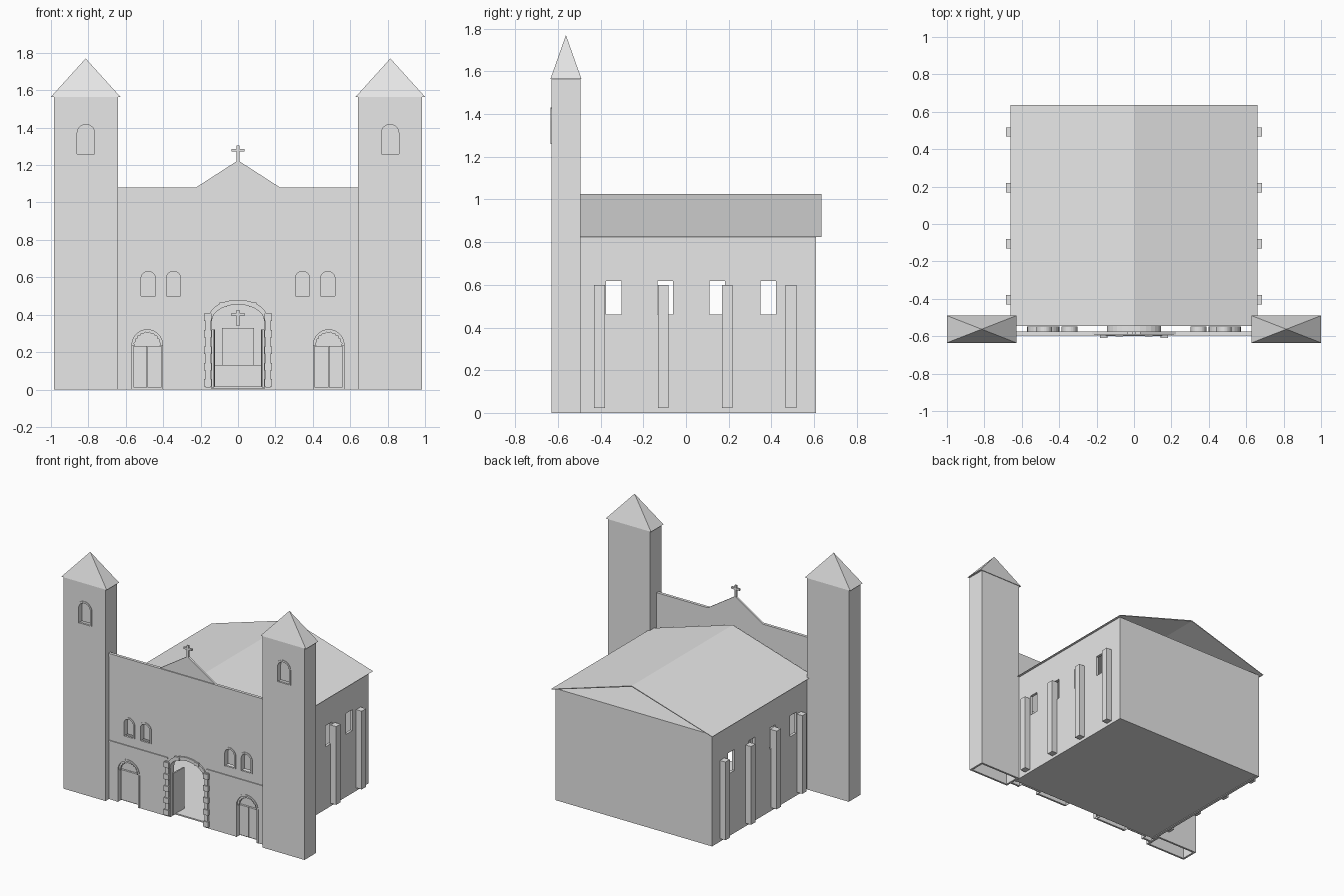
import bpy, bmesh, math
from mathutils import Matrix

if "Cube" in bpy.data.objects:
    bpy.data.objects.remove(bpy.data.objects["Cube"], do_unlink=True)

stone = bpy.data.materials.new("pale_grey_stone")
stone.use_nodes = True
GREY = (0.8, 0.8, 0.8, 1)
stone.diffuse_color = GREY
bsdf = next(n for n in stone.node_tree.nodes if n.type == 'BSDF_PRINCIPLED')
bsdf.inputs["Base Color"].default_value = GREY


def finish(name, bm):
    bmesh.ops.recalc_face_normals(bm, faces=bm.faces)
    me = bpy.data.meshes.new(name)
    bm.to_mesh(me)
    bm.free()
    me.materials.append(stone)
    ob = bpy.data.objects.new(name, me)
    bpy.context.collection.objects.link(ob)
    return ob


def box(name, x0, x1, y0, y1, z0, z1):
    bm = bmesh.new()
    bmesh.ops.create_cube(bm, size=1)
    for v in bm.verts:
        v.co = ((x0 + x1) / 2 + v.co.x * (x1 - x0),
                (y0 + y1) / 2 + v.co.y * (y1 - y0),
                (z0 + z1) / 2 + v.co.z * (z1 - z0))
    return finish(name, bm)


def prism(name, outline, y0, y1):
    """Extrude an (x, z) outline from y0 to y1."""
    bm = bmesh.new()
    face = bm.faces.new([bm.verts.new((x, y0, z)) for x, z in outline])
    new = bmesh.ops.extrude_face_region(bm, geom=[face])["geom"]
    bmesh.ops.translate(bm, vec=(0, y1 - y0, 0),
                        verts=[g for g in new if isinstance(g, bmesh.types.BMVert)])
    return finish(name, bm)


def arch(cx, hw, z0, top, rise=None, n=14, scallop=0):
    """Outline of a round-headed opening, from bottom left to bottom right."""
    rise = rise or hw
    pts = [(cx - hw, z0)]
    for i in range(n + 1):
        a = math.pi * (1 - i / n)
        r = 1 - scallop * (1 - (i % 2))
        pts.append((cx + hw * r * math.cos(a), top - rise + rise * r * math.sin(a)))
    return pts + [(cx + hw, z0)]


def arch_band(name, outer, inner, y0, y1):
    return prism(name, outer + inner[::-1], y0, y1)


def cut(ob, cutters):
    for c in cutters:
        m = ob.modifiers.new("opening", 'BOOLEAN')
        m.operation, m.object, m.solver = 'DIFFERENCE', c, 'EXACT'
        c.hide_render = True
    bpy.context.view_layer.update()
    me = bpy.data.meshes.new_from_object(
        ob.evaluated_get(bpy.context.evaluated_depsgraph_get()))
    ob.modifiers.clear()
    ob.data = me
    for c in cutters:
        bpy.data.objects.remove(c, do_unlink=True)


def niche(name, cx, hw, z0, top, front, back):
    """Raised surround, tunnel and back plate behind an arched opening."""
    inner, outer = arch(cx, hw, z0, top), arch(cx, hw + 0.013, z0, top + 0.013)
    arch_band(name + "_surround", outer, inner, front - 0.004, front + 0.006)
    arch_band(name + "_reveal", arch(cx, hw + 0.004, z0, top + 0.004), inner,
              front + 0.004, back)
    prism(name + "_back", inner, back - 0.005, back)


def cross(name, y, z0, z1, half, w):
    arm = z0 + (z1 - z0) * 0.72
    box(name + "_post", -w, w, y - w, y + w, z0, z1)
    box(name + "_arm", -half, half, y - w, y + w, arm - w, arm + w)


SIDES = ((-1, "right"), (1, "left"))
FRONT, BACK = -0.59, -0.575

# Front screen wall with stepped gable
facade = prism("facade", [(-0.645, 0), (0.645, 0), (0.645, 1.08), (0.225, 1.08),
                          (0, 1.225), (-0.225, 1.08), (-0.645, 1.08)], FRONT, BACK)
holes = [prism("cutter", arch(0, 0.14, -0.1, 0.455, 0.09), -0.7, -0.5)]
for s, _ in SIDES:
    holes.append(prism("cutter", arch(s * 0.485, 0.082, -0.1, 0.32), -0.7, -0.5))
    for cx in (0.345, 0.48):
        holes.append(prism("cutter", arch(s * cx, 0.038, 0.5, 0.632), -0.7, -0.5))
cut(facade, holes)
box("cornice", -0.645, 0.645, FRONT - 0.007, BACK, 1.055, 1.08)
cross("gable_cross", -0.583, 1.215, 1.305, 0.034, 0.007)

for s, side in SIDES:
    box(side + "_string_course", *sorted((s * 0.16, s * 0.645)),
        FRONT - 0.007, FRONT + 0.002, 0.425, 0.437)

    # Paired windows
    for i, cx in enumerate((0.345, 0.48)):
        niche(f"{side}_window_{i}", s * cx, 0.038, 0.5, 0.632, FRONT, -0.548)

    # Side doors with a scalloped head
    cx = s * 0.485
    niche(side + "_door", cx, 0.082, 0, 0.32, FRONT, -0.548)
    arch_band(side + "_door_scallops", arch(cx, 0.082, 0.235, 0.32),
              arch(cx, 0.072, 0.235, 0.308, n=20, scallop=0.1), -0.583, -0.573)
    for k in (-1, 1):
        box(f"{side}_door_leaf_{k + 1}", *sorted((cx + k * 0.001, cx + k * 0.075)),
            -0.568, -0.55, 0.01, 0.232)

    # Portal columns with alternating blocks
    x0, x1 = sorted((s * 0.148, s * 0.174))
    box(side + "_portal_column", x0, x1, -0.602, BACK, 0.01, 0.41)
    for i in range(5):
        z = 0.015 + i * 0.088
        box(f"{side}_portal_block_{i}", x0 - 0.007, x1 + 0.007, -0.61, BACK, z, z + 0.04)
    box(side + "_portal_ledge", *sorted((s * 0.06, s * 0.1)), -0.602, BACK, 0.44, 0.465)

    # Portal door leaf, folded inward
    leaf = box(side + "_portal_leaf", -0.005, 0.005, 0, 0.12, 0.01, 0.32)
    leaf.data.transform(Matrix.Translation((s * 0.133, -0.57, 0))
                        @ Matrix.Rotation(s * 0.04, 4, 'Z'))

# Portal arch and tunnel
arch_band("portal_arch", arch(0, 0.158, 0.38, 0.48, 0.1),
          arch(0, 0.14, 0.38, 0.455, 0.09), -0.6, BACK)
arch_band("portal_reveal", arch(0, 0.145, 0, 0.46, 0.095),
          arch(0, 0.14, 0, 0.455, 0.09), BACK - 0.002, -0.545)

# Hollow towers with pyramid caps
for s, side in SIDES:
    x0, x1 = sorted((s * 0.642, s * 0.985))
    tower = box(side + "_tower", x0, x1, -0.63, -0.495, 0, 1.565)
    cut(tower, [box("cutter", x0 + 0.015, x1 - 0.015, -0.615, -0.51, -0.1, 1.55),
                prism("cutter", arch(s * 0.813, 0.047, 1.26, 1.417), -0.7, -0.56)])
    niche(side + "_tower_window", s * 0.813, 0.047, 1.26, 1.417, -0.63, -0.59)
    bm = bmesh.new()
    bmesh.ops.create_cone(bm, cap_ends=True, segments=4, radius1=math.sqrt(0.5),
                          radius2=0, depth=1,
                          matrix=Matrix.Rotation(math.pi / 4, 4, 'Z'))
    for v in bm.verts:
        v.co = (s * 0.8145 + v.co.x * 0.371, -0.5625 + v.co.y * 0.145,
                1.565 + (v.co.z + 0.5) * 0.205)
    finish(side + "_tower_cap", bm)

# Nave walls, floor and ceiling
box("floor", -0.63, 0.63, -0.545, 0.6, 0.005, 0.015)
box("ceiling", -0.64, 0.64, -0.545, 0.61, 0.815, 0.825)
box("back_wall", -0.64, 0.64, 0.59, 0.61, 0, 0.82)
for s, side in SIDES:
    x0, x1 = sorted((s * 0.62, s * 0.64))
    wall = box(side + "_nave_wall", x0, x1, -0.545, 0.6, 0, 0.82)
    cut(wall, [box("cutter", x0 - 0.1, x1 + 0.1, y - 0.036, y + 0.036, 0.462, 0.617)
               for y in (-0.338, -0.097, 0.146, 0.385)])
    for i in range(4):
        y = -0.405 + i * 0.299
        box(f"{side}_buttress_{i}", *sorted((s * 0.63, s * 0.685)),
            y - 0.025, y + 0.025, 0.022, 0.6)

# Thin open-ended ridge roof
prism("nave_roof", [(-0.66, 0.825), (0, 1.025), (0.66, 0.825),
                    (0.645, 0.825), (0, 1.018), (-0.645, 0.825)], -0.545, 0.635)

# Altar at the far end
box("altar_step", -0.14, 0.14, 0.4, 0.59, 0.01, 0.13)
box("altar_panel", -0.085, 0.085, 0.5, 0.59, 0.13, 0.33)
cross("altar_cross", 0.57, 0.34, 0.425, 0.034, 0.007)
